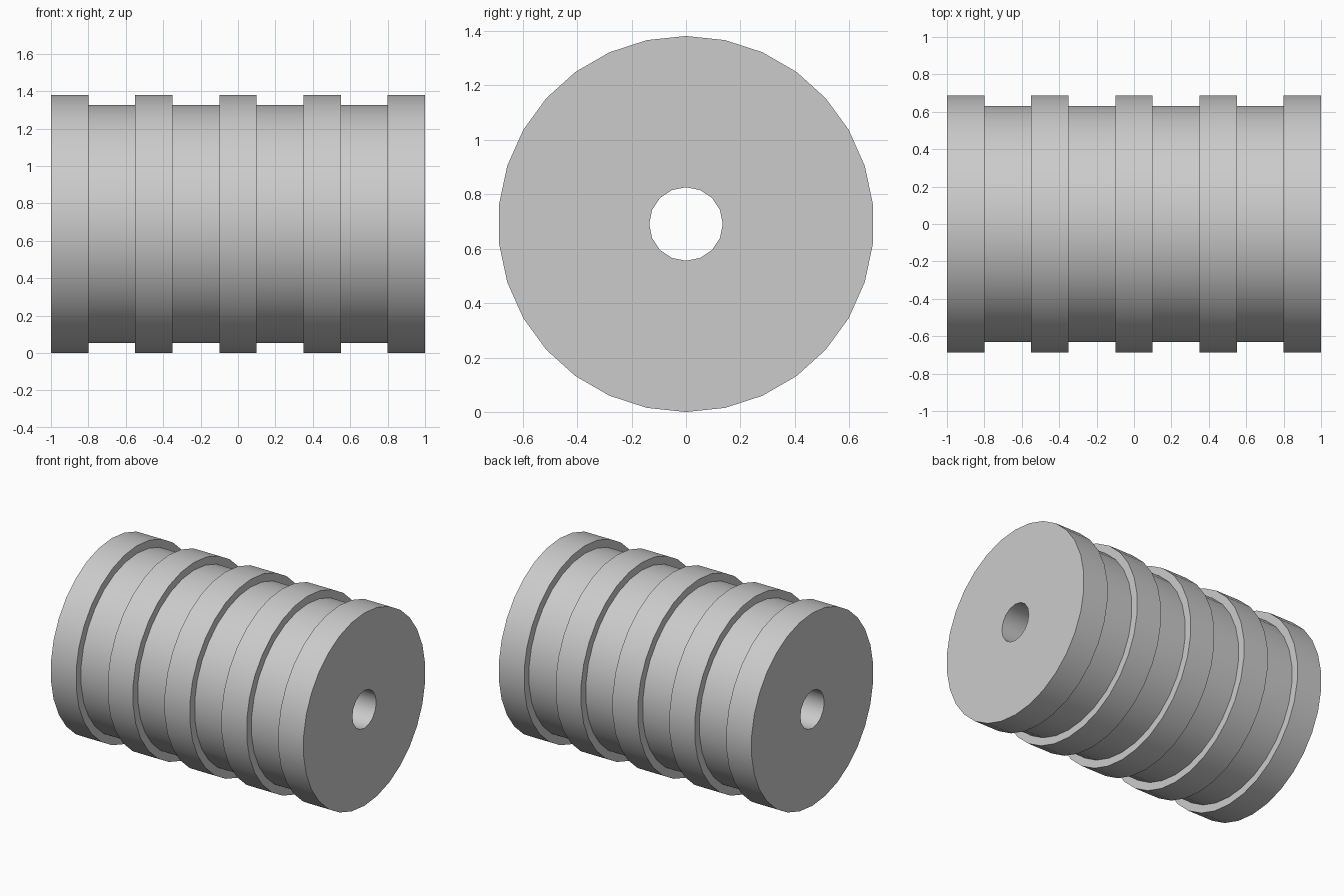
import bpy
import bmesh
from math import sin, cos, tau, radians

cube = bpy.data.objects.get("Cube")
if cube:
    bpy.data.objects.remove(cube, do_unlink=True)

COLLAR_R, GROOVE_R, BORE_R = 0.69, 0.635, 0.135
OUTER_SIDES, BORE_SIDES = 30, 16

# Plain grey material
grey = bpy.data.materials.new("light grey")
grey.use_nodes = True
colour = (0.6, 0.6, 0.6, 1)
grey.diffuse_color = colour
grey.node_tree.nodes["Principled BSDF"].inputs["Base Color"].default_value = colour


def ring(bm, x, radius, sides):
    """Circle of vertices around the x axis, first one at the top."""
    return [bm.verts.new((x, radius * sin(tau * i / sides),
                          COLLAR_R + radius * cos(tau * i / sides)))
            for i in range(sides)]


def skin(bm, a, b):
    """Join two equal rings with quads."""
    n = len(a)
    for i in range(n):
        j = (i + 1) % n
        bm.faces.new((a[i], a[j], b[j], b[i]))


def loop_edges(bm, verts):
    return [bm.edges.get((verts[i - 1], verts[i])) for i in range(len(verts))]


bm = bmesh.new()

# Stepped outside: five collars separated by four grooves
collars = [(-1, -0.8), (-0.55, -0.35), (-0.1, 0.1), (0.35, 0.55), (0.8, 1)]
profile = []
for k, (start, end) in enumerate(collars):
    if k:
        profile.append((start, GROOVE_R))
    profile += [(start, COLLAR_R), (end, COLLAR_R)]
    if k < len(collars) - 1:
        profile.append((end, GROOVE_R))
outer = [ring(bm, x, r, OUTER_SIDES) for x, r in profile]
for a, b in zip(outer, outer[1:]):
    skin(bm, a, b)

# Through bore
bore = [ring(bm, x, BORE_R, BORE_SIDES) for x in (-1, 1)]
skin(bm, *bore)

# Flat end faces with the bore opening
for rim, hole in ((outer[0], bore[0]), (outer[-1], bore[1])):
    bmesh.ops.triangle_fill(bm, use_beauty=True,
                            edges=loop_edges(bm, rim) + loop_edges(bm, hole))

bmesh.ops.recalc_face_normals(bm, faces=bm.faces[:])
mesh = bpy.data.meshes.new("grooved_roller")
bm.to_mesh(mesh)
bm.free()
mesh.materials.append(grey)

roller = bpy.data.objects.new("grooved_roller", mesh)
bpy.context.collection.objects.link(roller)
bpy.ops.object.select_all(action='DESELECT')
roller.select_set(True)
bpy.context.view_layer.objects.active = roller
bpy.ops.object.shade_smooth_by_angle(angle=radians(30))
